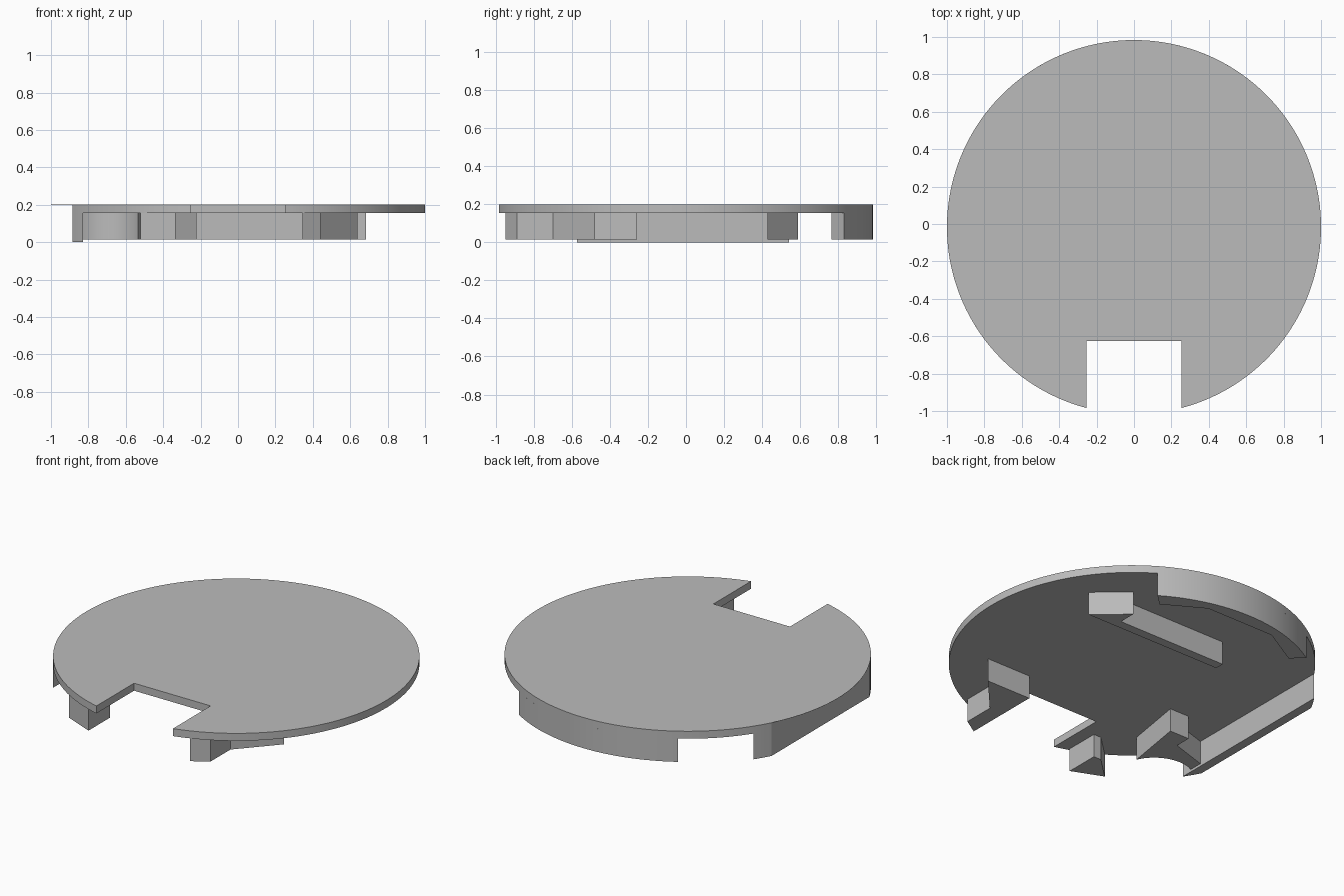
import bpy
import bmesh
from math import acos, asin, cos, degrees, radians, sin

if "Cube" in bpy.data.objects:
    bpy.data.objects.remove(bpy.data.objects["Cube"], do_unlink=True)

grey = bpy.data.materials.new("plain_grey")
grey.use_nodes = True
colour = (0.5, 0.5, 0.5, 1.0)
grey.diffuse_color = colour
grey.node_tree.nodes["Principled BSDF"].inputs["Base Color"].default_value = colour

CENTRE_Y = -0.0165           # disc centre
TOP, PLATE, FOOT = 0.2, 0.155, 0.015
FLAT_X = -0.885              # flat side of the disc
RAIL_X = -0.83               # inner face of the side rail
NOTCH_X, NOTCH_Y = 0.255, -0.625


def arc(start, end, cx=0.0, cy=CENTRE_Y, radius=1.0, step=2.0):
    """Points on a circle, angles in degrees."""
    n = max(2, round(abs(end - start) / step))
    angles = [radians(start + (end - start) * i / n) for i in range(n + 1)]
    return [(cx + radius * cos(a), cy + radius * sin(a)) for a in angles]


def prism(name, outline, low, high):
    """Extrude a flat outline between two heights."""
    bm = bmesh.new()
    base = bm.faces.new([bm.verts.new((x, y, low)) for x, y in outline])
    extruded = bmesh.ops.extrude_face_region(bm, geom=[base])["geom"]
    top = [v for v in extruded if isinstance(v, bmesh.types.BMVert)]
    bmesh.ops.translate(bm, verts=top, vec=(0, 0, high - low))
    bmesh.ops.recalc_face_normals(bm, faces=bm.faces)
    mesh = bpy.data.meshes.new(name)
    bm.to_mesh(mesh)
    bm.free()
    mesh.materials.append(grey)
    obj = bpy.data.objects.new(name, mesh)
    bpy.context.collection.objects.link(obj)
    bpy.ops.object.select_all(action="DESELECT")
    obj.select_set(True)
    bpy.context.view_layer.objects.active = obj
    bpy.ops.object.shade_smooth_by_angle(angle=radians(20))
    return obj


notch = degrees(asin(NOTCH_X))
flat = degrees(acos(FLAT_X))
rail = degrees(acos(RAIL_X))

# Round cover with a front notch and one flat side
prism("cover_plate",
      arc(notch - 90, flat) + arc(360 - flat, 270 - notch)
      + [(-NOTCH_X, NOTCH_Y), (NOTCH_X, NOTCH_Y)], PLATE, TOP)

# Thin lip that completes the circle over the flat side
prism("cover_lip", arc(flat, 360 - flat), TOP - 0.001, TOP)

# Side rail under the flat
prism("side_rail", arc(rail, flat) + arc(360 - flat, 360 - rail), 0.0, PLATE)

# Curved back wall with a faceted inner side
prism("back_wall",
      arc(58, 122) + [(-0.46, 0.765), (-0.225, 0.9), (0.225, 0.9), (0.46, 0.765)],
      FOOT, PLATE)

# Long rib with a wedge at its end
prism("rear_rib",
      [(0.685, 0.43), (0.5, 0.59), (0.5, 0.485), (-0.225, 0.485), (-0.225, 0.43)],
      FOOT, PLATE)

# Foot on the +x side of the notch
prism("front_left_foot",
      [(0.345, -0.95), (0.44, -0.89), (0.44, -0.7), (0.64, -0.478), (0.345, -0.478)],
      FOOT, PLATE)

# Small foot on the -x side of the notch
prism("front_right_foot",
      [(-0.335, -0.945), (-0.335, -0.74), (-0.385, -0.74), (-0.52, -0.868)],
      FOOT, PLATE)

# Bracket joining the rail, hollowed by a round clearance
prism("rail_bracket",
      arc(116, 24, cx=-0.735, cy=-0.705, radius=0.22, step=6)
      + [(-0.475, -0.257), (-0.605, -0.257), (-0.605, -0.355), (RAIL_X, -0.425)],
      FOOT, PLATE)
